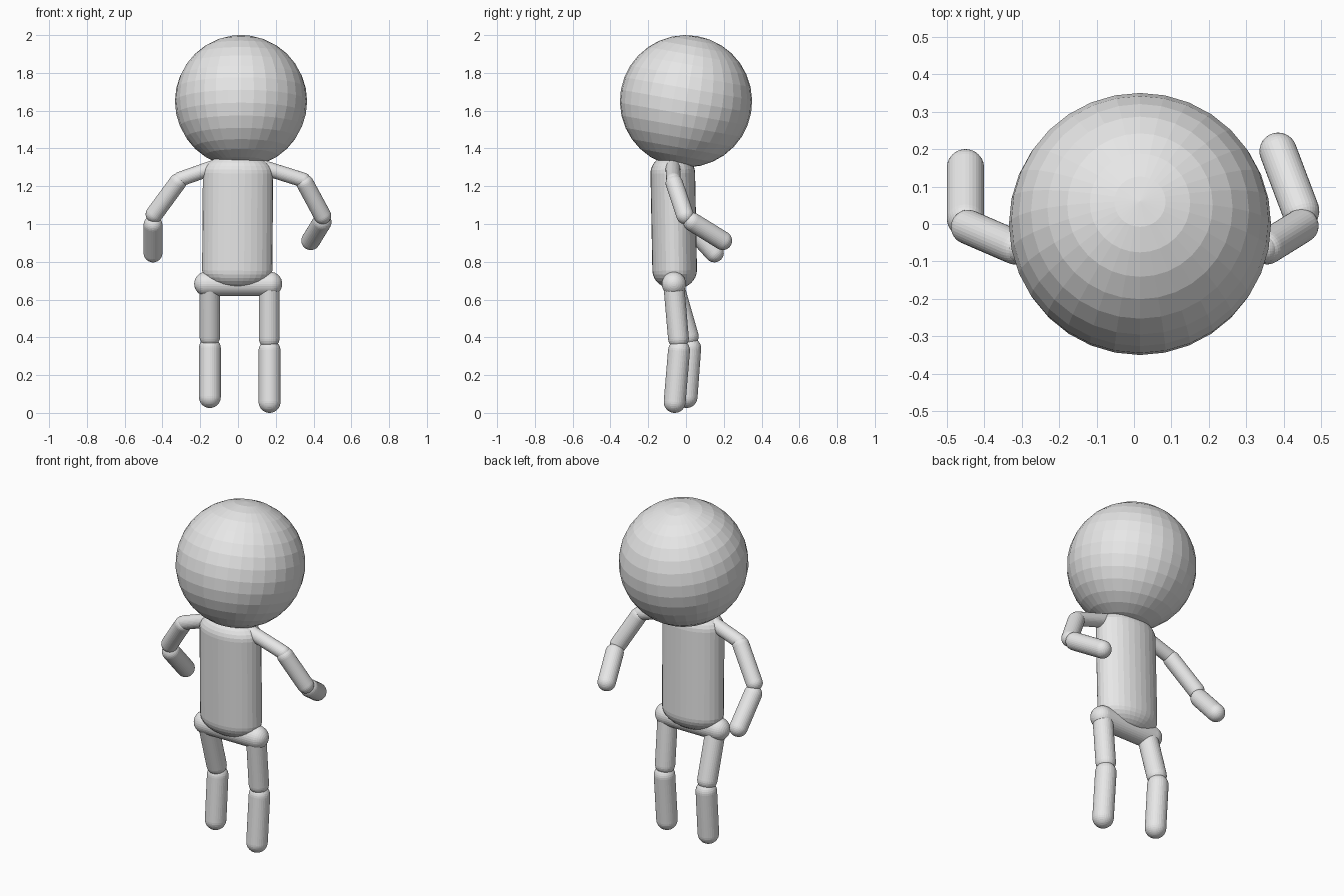
import bpy, bmesh, math
from mathutils import Vector, Matrix

cube = bpy.data.objects.get("Cube")
if cube:
    bpy.data.objects.remove(cube, do_unlink=True)

GREY = 0.8
grey = bpy.data.materials.new("plain grey")
grey.use_nodes = True
grey.diffuse_color = (GREY, GREY, GREY, 1)
grey.node_tree.nodes["Principled BSDF"].inputs["Base Color"].default_value = (GREY, GREY, GREY, 1)


def add_object(name, bm):
    mesh = bpy.data.meshes.new(name)
    bmesh.ops.recalc_face_normals(bm, faces=bm.faces)
    bm.to_mesh(mesh)
    bm.free()
    mesh.materials.append(grey)
    obj = bpy.data.objects.new(name, mesh)
    bpy.context.collection.objects.link(obj)
    return obj


def capsule(name, start, end, radius, depth=1.0, cap=1.0, rings=8, sides=32):
    """Capsule between two cap centres; depth flattens it in y, cap flattens the ends."""
    start, end = Vector(start), Vector(end)
    axis = end - start
    bm = bmesh.new()
    # half profile of both rounded ends, spun around the local z axis
    profile = []
    for base, sign in ((0, -1), (axis.length, 1)):
        arc = [i * math.pi / 2 / rings for i in range(rings + 1)]
        if sign < 0:
            arc.reverse()
        profile += [(radius * math.cos(t), base + sign * cap * radius * math.sin(t)) for t in arc]
    verts = [bm.verts.new((x, 0, z)) for x, z in profile]
    edges = [bm.edges.new(pair) for pair in zip(verts, verts[1:])]
    bmesh.ops.spin(bm, geom=verts + edges, cent=(0, 0, 0), axis=(0, 0, 1),
                   angle=math.tau, steps=sides)
    bmesh.ops.remove_doubles(bm, verts=bm.verts, dist=0.0001)
    turn = Vector((0, 0, 1)).rotation_difference(axis).to_matrix().to_4x4()
    bm.transform(Matrix.Translation(start) @ turn @ Matrix.Diagonal((1, depth, 1, 1)))
    return add_object(name, bm)


# Head: a faceted ball, tipped backwards a little
bm = bmesh.new()
bmesh.ops.create_uvsphere(bm, u_segments=32, v_segments=16, radius=0.35)
bm.transform(Matrix.Translation((0.016, 0, 1.65)) @ Matrix.Rotation(math.radians(-10), 4, 'X'))
add_object("head", bm)

# Trunk
capsule("torso", (-0.004, -0.06, 0.755), (0, -0.07, 1.27), 0.186, depth=0.635, cap=0.54)
capsule("hips", (-0.168, -0.064, 0.683), (0.17, -0.064, 0.683), 0.064)

# Arms
capsule("right_shoulder", (-0.1, -0.07, 1.31), (-0.305, -0.066, 1.238), 0.039)
capsule("right_upper_arm", (-0.318, -0.062, 1.222), (-0.443, -0.008, 1.052), 0.046)
capsule("right_forearm", (-0.45, 0.015, 0.995), (-0.45, 0.15, 0.847), 0.05)
capsule("left_shoulder", (0.1, -0.07, 1.31), (0.345, -0.066, 1.233), 0.039)
capsule("left_upper_arm", (0.355, -0.062, 1.215), (0.447, -0.005, 1.045), 0.046)
capsule("left_forearm", (0.445, 0.035, 1.01), (0.385, 0.194, 0.912), 0.05)

# Legs
capsule("right_thigh", (-0.15, -0.064, 0.67), (-0.149, 0.012, 0.405), 0.055)
capsule("right_shin", (-0.149, 0.022, 0.342), (-0.149, 0.003, 0.084), 0.058)
capsule("left_thigh", (0.165, -0.064, 0.67), (0.165, -0.04, 0.395), 0.055)
capsule("left_shin", (0.167, -0.037, 0.33), (0.167, -0.06, 0.058), 0.058)
